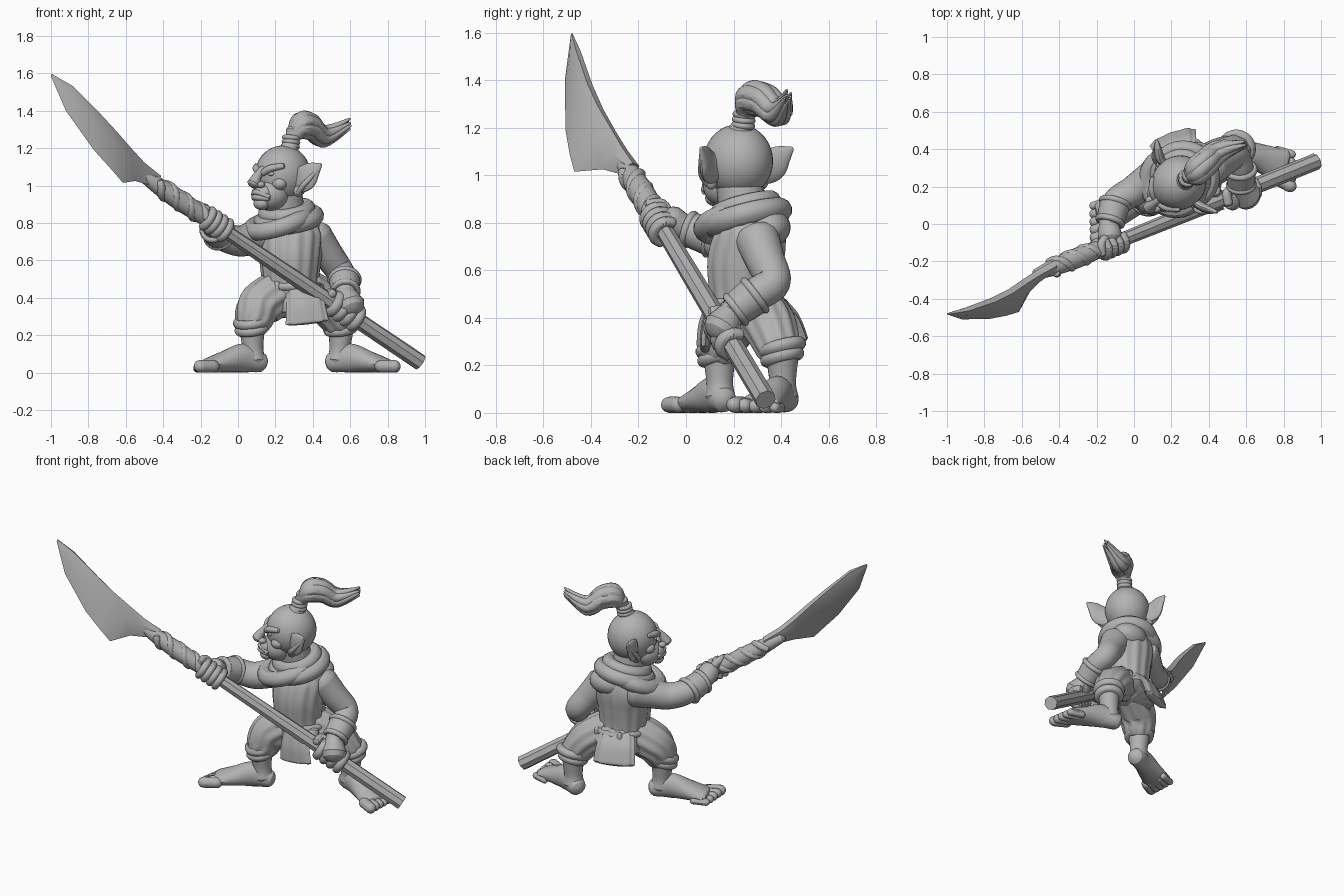
import bpy, bmesh
from math import sin, cos, pi, radians
from mathutils import Vector, Matrix

default_cube = bpy.data.objects.get("Cube")
if default_cube:
    bpy.data.objects.remove(default_cube, do_unlink=True)

grey = bpy.data.materials.new("plain grey")
grey.use_nodes = True
grey.diffuse_color = (0.45, 0.45, 0.45, 1)
grey.node_tree.nodes["Principled BSDF"].inputs["Base Color"].default_value = grey.diffuse_color
X, Y, Z = Vector((1, 0, 0)), Vector((0, 1, 0)), Vector((0, 0, 1))
HOME = Matrix.Identity(4)
parts = []


def finish(name, bm, frame=HOME):
    """Turn a bmesh into a named object placed in the given frame."""
    bmesh.ops.recalc_face_normals(bm, faces=bm.faces)
    mesh = bpy.data.meshes.new(name)
    bm.to_mesh(mesh)
    bm.free()
    mesh.materials.append(grey)
    obj = bpy.data.objects.new(name, mesh)
    obj.matrix_world = frame
    bpy.context.collection.objects.link(obj)
    parts.append(obj)


def skin(name, rings, frame=HOME):
    """Bridge a list of point rings and cap both ends."""
    bm = bmesh.new()
    loops = [[bm.verts.new(point) for point in ring] for ring in rings]
    count = len(loops[0])
    for low, high in zip(loops, loops[1:]):
        for i in range(count):
            j = (i + 1) % count
            bm.faces.new((low[i], low[j], high[j], high[i]))
    bm.faces.new(loops[0])
    bm.faces.new(loops[-1])
    finish(name, bm, frame)


def spline(stations, steps):
    """Pass a smooth curve through stations of position and radii."""
    last, path = len(stations) - 1, []
    for i in range(last):
        a, b, c, d = (stations[min(max(i + k, 0), last)] for k in (-1, 0, 1, 2))
        for k in range(steps):
            t = k / steps
            path.append((b * 2 + (c - a) * t + (a * 2 - b * 5 + c * 4 - d) * t * t
                         + (b * 3 - a - c * 3 + d) * t ** 3) / 2)
    return path + [stations[-1]]


def tube(name, stations, sides=20, steps=6, cap=.6, folds=0, depth=0, frame=HOME):
    """Sweep an ellipse along stations (x, y, z, width[, height])."""
    stations = [Vector(tuple(s) + (s[3],) * (5 - len(s))) for s in stations]
    path = spline(stations, steps)
    chord = (stations[-1] - stations[0]).to_3d()
    upright = abs(chord.z) > .75 * chord.length
    sections = []
    for i, station in enumerate(path):
        ahead, behind = path[min(i + 1, len(path) - 1)], path[max(i - 1, 0)]
        tangent = (ahead - behind).to_3d().normalized()
        sections.append((station.to_3d(), tangent, max(station[3], .002), max(station[4], .002)))

    def rounded(section, sign):
        place, tangent, a, b = section
        turns = [radians(angle) for angle in (30, 55, 80)]
        return [(place + tangent * sign * min(a, b) * cap * sin(t), tangent, a * cos(t), b * cos(t))
                for t in turns]
    if cap:
        sections = rounded(sections[0], -1)[::-1] + sections + rounded(sections[-1], 1)
    rings = []
    for place, tangent, a, b in sections:
        across = (Y if upright else Z).cross(tangent).normalized()
        over = tangent.cross(across)
        ring = []
        for k in range(sides):
            t = 2 * pi * k / sides
            swell = 1 + depth * cos(folds * t)
            ring.append(place + (across * a * cos(t) + over * b * sin(t)) * swell)
        rings.append(ring)
    skin(name, rings, frame)


def ball(name, place, size, frame=HOME):
    bm = bmesh.new()
    shape = Matrix.Translation(place) @ Matrix.Diagonal(Vector(size).to_4d())
    bmesh.ops.create_uvsphere(bm, u_segments=28, v_segments=18, radius=1, matrix=shape)
    finish(name, bm, frame)


def ring(name, place, axis, major, minor):
    bpy.ops.mesh.primitive_torus_add(location=place, major_radius=major, minor_radius=minor,
                                     major_segments=32, minor_segments=12,
                                     rotation=Vector(axis).to_track_quat('Z', 'Y').to_euler())
    obj = bpy.context.object
    obj.name = name
    obj.data.materials.append(grey)
    parts.append(obj)


def facing(place, angle):
    return Matrix.Translation(place) @ Matrix.Rotation(radians(angle), 4, 'Z')


# Torso, belt and skirt
tube("tunic", [(.29, .26, .42, .15), (.28, .25, .5, .15), (.28, .25, .63, .165, .16),
               (.28, .27, .74, .17, .15), (.27, .26, .83, .12)], sides=84, folds=14, depth=.025)
ring("belt", (.29, .26, .46), Z, .15, .022)
tube("skirt", [(.29, .26, .47, .145), (.29, .27, .42, .165), (.3, .28, .37, .18)],
     sides=84, cap=.1, folds=14, depth=.035)
tube("front_flap", [(.35, .12, .45, .09, .03), (.36, .09, .36, .1, .025), (.37, .08, .27, .11, .02)],
     sides=48, folds=8, depth=.05)
tube("back_flap", [(0, .13, .46, .1, .03), (0, .18, .4, .115, .03), (0, .215, .31, .125, .03)],
     sides=48, folds=8, depth=.05, frame=facing((.28, .26, 0), 20))
tube("belt_pouch", [(.43, .18, .45, .035), (.43, .16, .37, .045)])
for i in range(6):
    turn = i * pi / 3
    ball("belt_loop", (.29 + .165 * cos(turn), .26 + .165 * sin(turn), .455), (.018, .018, .035))

# Cowl and hood around the neck, draped forward over the chest
tube("neck", [(.27, .26, .76, .1), (.24, .22, .98, .1)])
tilt = Vector((-.15, -.25, 1))
ring("cowl_outer_fold", (.27, .26, .82), tilt, .145, .047)
ring("cowl_inner_fold", (.26, .25, .865), tilt, .115, .04)
ring("cowl_front_drape", (.215, .225, .805), (-.3, -.22, 1), .15, .048)
ball("hood_drape", (.33, .35, .78), (.12, .09, .08))

# Head, built facing -y and then turned
head = facing((.24, .22, 1.06), -50)
ball("skull", (0, 0, 0), (.143, .152, .155), head)
ball("jaw", (0, -.08, -.105), (.098, .095, .09), head)
ball("muzzle", (0, -.145, -.1), (.065, .05, .05), head)
ball("chin", (0, -.15, -.155), (.045, .04, .035), head)
tube("nose", [(0, -.14, .03, .018), (0, -.18, -.01, .024), (0, -.205, -.05, .034)], frame=head)
tube("upper_lip", [(-.065, -.15, -.12, .012), (0, -.19, -.095, .015), (.065, -.15, -.12, .012)], frame=head)
tube("lower_lip", [(-.06, -.15, -.13, .012), (0, -.19, -.122, .016), (.06, -.15, -.13, .012)], frame=head)
for side, label in ((-1, "right"), (1, "left")):
    tube(label + "_brow", [(side * .015, -.152, .008, .018), (side * .06, -.135, .032, .02),
                           (side * .11, -.09, .045, .015)], frame=head)
    ball(label + "_eye", (side * .055, -.128, .003), (.022, .017, .013), head)
    ball(label + "_cheek", (side * .08, -.09, -.05), (.04, .04, .035), head)
    ball(label + "_nostril", (side * .03, -.178, -.055), (.02, .024, .018), head)
    tube(label + "_ear", [(side * .12, 0, -.05, .022, .055), (side * .17, .01, -.02, .025, .07),
                          (side * .21, .03, .02, .02, .05), (side * .25, .055, .052, .008, .01)], frame=head)
    tube(label + "_ear_rim", [(side * .15, -.02, -.1, .013), (side * .185, -.015, -.06, .015),
                              (side * .215, .015, -.015, .013), (side * .25, .055, .048, .006)], frame=head)
    ball(label + "_ear_lobe", (side * .14, -.01, -.09), (.025, .025, .03), head)

# Topknot: bindings, then a fan of swept strands
knot = Vector((.28, .24, 1.2))
tube("topknot_base", [(.27, .23, 1.18, .055), (.29, .25, 1.25, .038), (.3, .26, 1.29, .045)])
for i in range(3):
    ring("topknot_binding", knot + Vector((.1, .1, 1)) * .022 * (i + .5), (.1, .1, 1), .036, .014)
strand = [Vector(p) for p in ((.3, .25, 1.26), (.33, .275, 1.32), (.39, .33, 1.315),
                              (.46, .39, 1.265), (.595, .43, 1.33))]
width = (.03, .042, .04, .03, .006)
for i in range(7):
    turn = 2 * pi * i / 7
    spread = Vector((-.5 * cos(turn), .9 * cos(turn), sin(turn))) * .035
    reach = (.2, .9, 1, .9, .3 + .25 * (i % 3))
    tube("topknot_strand", [tuple(p + spread * r) + (w,) for p, r, w in zip(strand, reach, width)],
         sides=12)

# Legs: baggy trousers, rolled cuffs and bare feet
legs = (("right", 1, -66, (.075, .14, 0), [(.24, .24, .44, .12), (.12, .175, .36, .118), (.08, .14, .27, .098)]),
        ("left", -1, 68, (.55, .405, 0), [(.36, .29, .44, .115), (.47, .35, .37, .11), (.545, .39, .27, .092)]))
for label, inner, angle, ankle, trouser in legs:
    tube(label + "_trouser", trouser, sides=60, folds=10, depth=.04)
    for lift, size in ((.235, .068), (.275, .076)):
        ring(label + "_cuff", Vector(ankle) + Z * lift, tilt, size, .027)
    frame = facing(ankle, angle)
    tube(label + "_ankle", [(0, .01, .07, .064), (0, .005, .13, .056), (0, 0, .24, .07)], frame=frame)
    tube(label + "_foot", [(0, .04, .057, .057), (0, -.05, .078, .062, .078),
                           (0, -.16, .058, .078, .058), (0, -.26, .038, .092, .038)], cap=.8, frame=frame)
    for toe in range(5):
        size = .034 - .003 * toe
        sideways, tip = inner * (.08 - .04 * toe), -.34 + .014 * toe
        tube(label + "_toe", [(sideways * .9, tip + .08, size, size), (sideways, tip, size, size)],
             sides=12, cap=1, frame=frame)

# Polearm shaft with an eight-sided section
butt, fore = Vector((.975, .335, .055)), Vector((-.45, -.24, 1.015))
axis = (fore - butt).normalized()
front = (-Y + axis * axis.y).normalized()
above = axis.cross(front)


def along(x):
    return butt.lerp(fore, (x - butt.x) / (fore.x - butt.x))


def around(x, angle, radius):
    turn = radians(angle)
    return along(x) + (front * cos(turn) + above * sin(turn)) * radius


tube("shaft", [(*butt, .045), (*along(.3), .042), (*fore, .032)], sides=8, cap=0)
tube("socket", [(*along(-.17), .045), (*along(-.3), .054), (*along(-.42), .046), (*along(-.52), .03)])
for start in (0, 180):
    tube("cord_wrap", [tuple(around(-.18 - .016 * i, start + 36 * i, .037)) + (.022,) for i in range(17)],
         sides=12, steps=3)

# Blade: thick spine along the upper edge, thin cutting edge below
upper = [(-.42, -.21, 1.045), (-.51, -.26, 1.115), (-.58, -.305, 1.19), (-.66, -.36, 1.285),
         (-.75, -.405, 1.385), (-.89, -.455, 1.53), (-.995, -.48, 1.597)]
lower = [(-.46, -.26, 1.0), (-.55, -.35, 1.025), (-.615, -.47, 1.015), (-.68, -.49, 1.09),
         (-.77, -.507, 1.19), (-.92, -.51, 1.4), (-1, -.482, 1.585)]
thick = (.03, .03, .03, .028, .026, .02, .004)
sections = []
for top, bottom, half in zip(map(Vector, upper), map(Vector, lower), thick):
    normal = axis.cross(top - bottom).normalized() * half
    ridge = bottom.lerp(top, .65)
    sections.append((top + normal * .6, ridge + normal, bottom, ridge - normal, top - normal * .6))
skin("blade", sections)

# Arms with bracers
arms = (("right", [(.17, .3, .74, .1), (.085, .24, .72, .09), (-.005, .175, .705, .082),
                   (-.1, .11, .74, .074), (-.135, -.01, .78, .055)]),
        ("left", [(.41, .3, .73, .095), (.475, .335, .64, .083), (.54, .365, .55, .075),
                  (.57, .29, .495, .07), (.575, .19, .42, .055)]))
for label, stations in arms:
    tube(label + "_arm", stations)
    elbow, wrist = Vector(stations[3][:3]), Vector(stations[4][:3])
    direction = wrist - elbow
    tube(label + "_bracer", [(*elbow, .083), (*elbow.lerp(wrist, .8), .074)], cap=.1)
    for step, size in ((0, .075), (.8, .066)):
        ring(label + "_bracer_rim", elbow + direction * step, direction, size, .016)

# Hands gripping the shaft
for label, x, palm_angle, size, wrist in (("right", -.12, 170, .022, arms[0][1][-1]),
                                          ("left", .57, 65, .027, arms[1][1][-1])):
    palm = around(x, palm_angle, .05)
    tube(label + "_palm", [wrist, (*palm, size * 2.9)], cap=.8)
    for finger in range(4):
        place = x + (finger - 1.5) * size * 1.4
        tube(label + "_finger", [tuple(around(place, 130 - 40 * k, .052)) + (size,) for k in range(6)],
             sides=12, steps=3)
    tube(label + "_thumb", [(*palm, size * 1.2), (*around(x - size * 3, 130, .055), size),
                            (*around(x - size * 3.6, 60, .05), size * .9)], sides=12)

# Smooth shading that keeps hard edges crisp
bpy.ops.object.select_all(action='DESELECT')
for obj in parts:
    obj.select_set(True)
bpy.context.view_layer.objects.active = parts[0]
bpy.ops.object.shade_smooth_by_angle(angle=radians(30))
